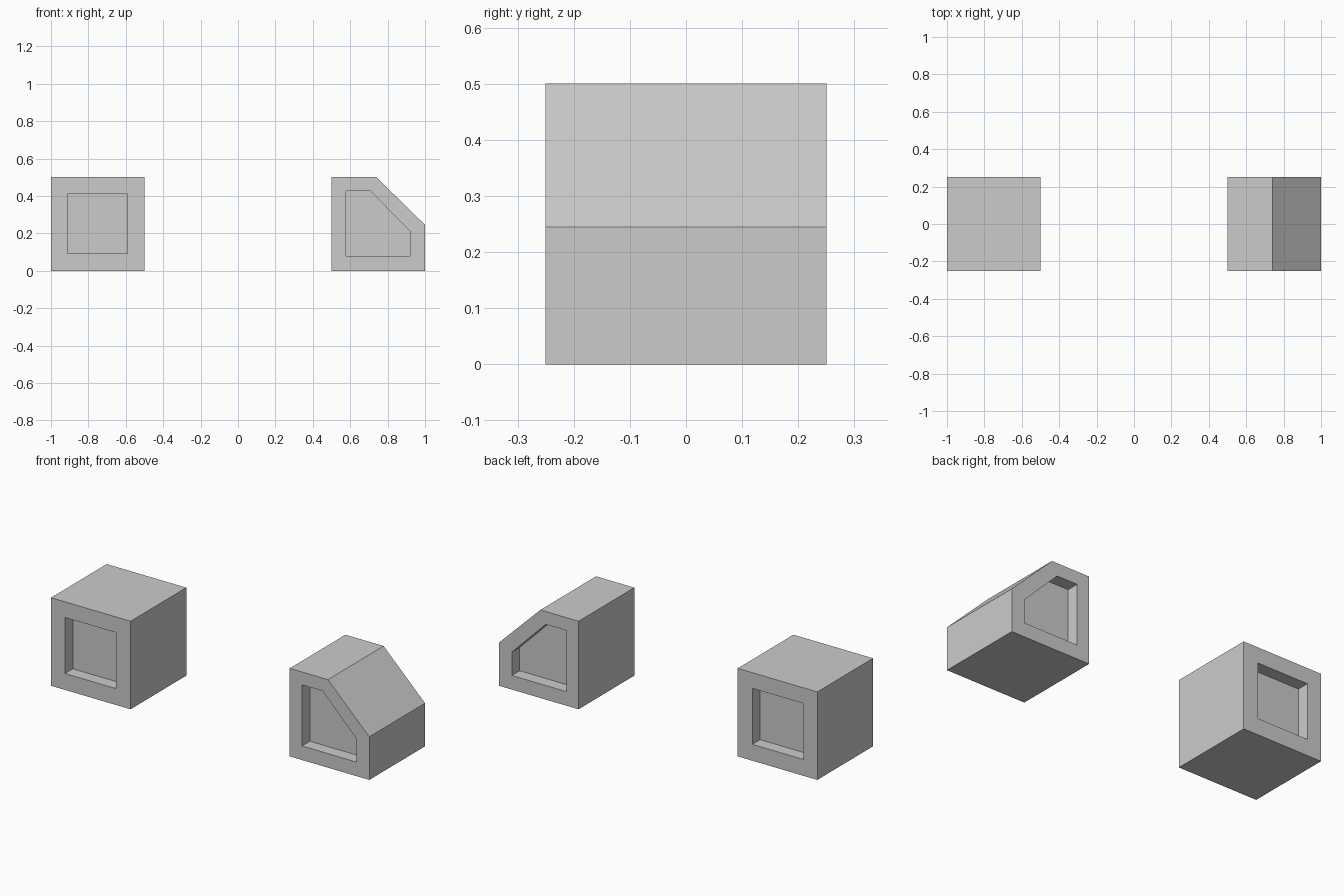
import bpy, bmesh

if "Cube" in bpy.data.objects:
    bpy.data.objects.remove(bpy.data.objects["Cube"])

HALF_DEPTH = 0.25
RECESS = 0.07


def recessed_block(name, outer, inner):
    """Prism along y with a sunken panel in its front and back ends."""
    floor = HALF_DEPTH - RECESS
    stations = [(inner, -floor), (inner, -HALF_DEPTH), (outer, -HALF_DEPTH),
                (outer, HALF_DEPTH), (inner, HALF_DEPTH), (inner, floor)]
    bm = bmesh.new()
    rings = [[bm.verts.new((x, y, z)) for x, z in prof] for prof, y in stations]
    n = len(outer)
    for a, b in zip(rings, rings[1:]):
        for i in range(n):
            j = (i + 1) % n
            bm.faces.new((a[i], a[j], b[j], b[i]))
    # panel floors
    bm.faces.new(rings[0])
    bm.faces.new(rings[-1])
    bmesh.ops.recalc_face_normals(bm, faces=bm.faces)
    mesh = bpy.data.meshes.new(name)
    bm.to_mesh(mesh)
    bm.free()
    obj = bpy.data.objects.new(name, mesh)
    bpy.context.collection.objects.link(obj)
    return obj


def rect(x0, x1, z0, z1):
    return [(x0, z0), (x1, z0), (x1, z1), (x0, z1)]


# square block
recessed_block("square_block", rect(-1, -0.5, 0, 0.5),
               rect(-0.912, -0.592, 0.093, 0.411))

# block with a sloped corner
recessed_block("sloped_block",
               [(0.5, 0), (1, 0), (1, 0.245), (0.74, 0.5), (0.5, 0.5)],
               [(0.577, 0.08), (0.919, 0.08), (0.919, 0.212),
                (0.706, 0.427), (0.577, 0.427)])
